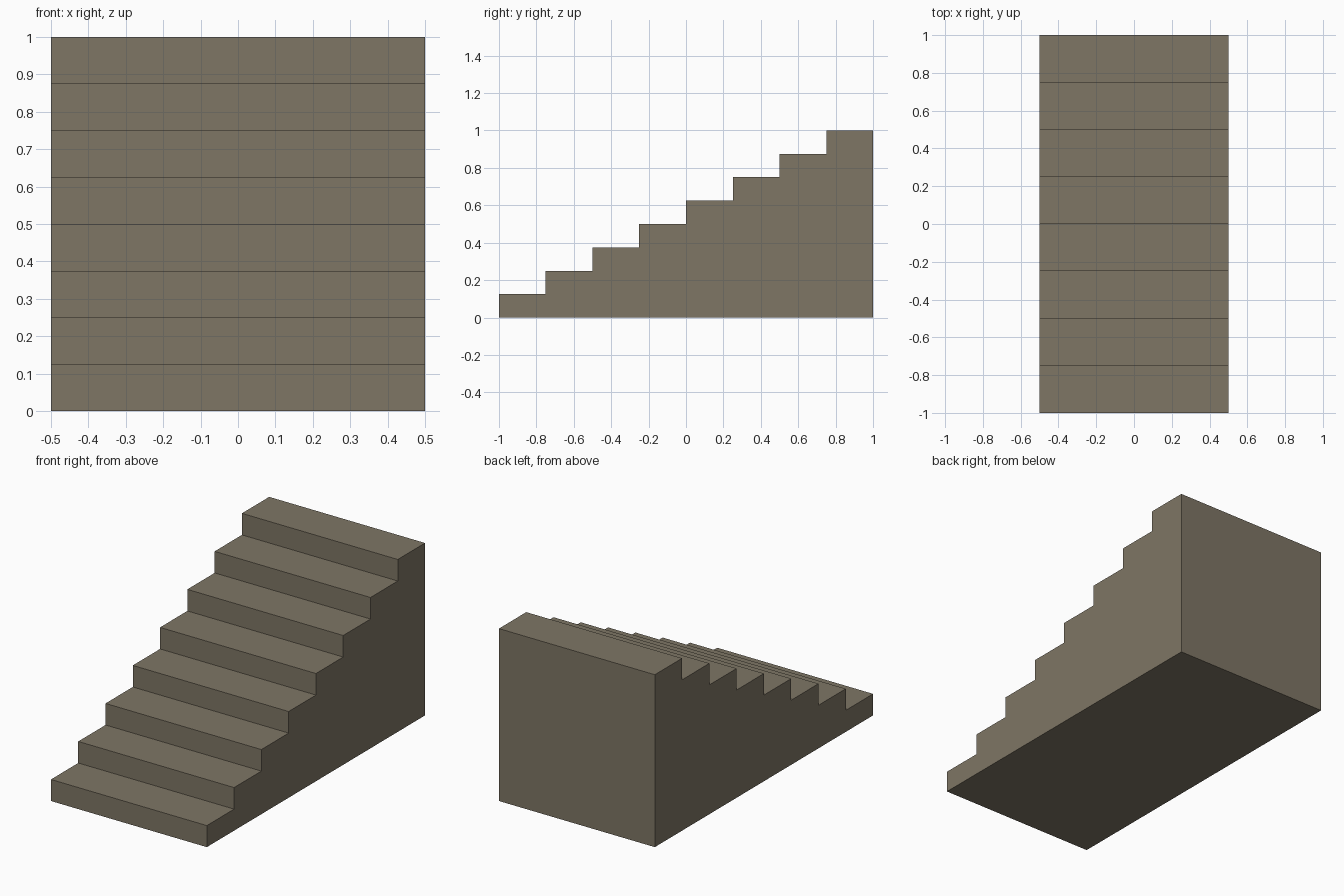
import bpy, bmesh

if "Cube" in bpy.data.objects:
    bpy.data.objects.remove(bpy.data.objects["Cube"])

STEPS = 8
WIDTH, LENGTH, HEIGHT = 1.0, 2.0, 1.0
run, rise = LENGTH / STEPS, HEIGHT / STEPS

# Side profile of the stairs in (y, z)
profile = [(LENGTH / 2, 0), (-LENGTH / 2, 0)]
for i in range(STEPS):
    y = -LENGTH / 2 + i * run
    z = (i + 1) * rise
    profile += [(y, z), (y + run, z)]

# Solid staircase: extrude the profile across its width
bm = bmesh.new()
side = bm.faces.new([bm.verts.new((-WIDTH / 2, y, z)) for y, z in profile])
ext = bmesh.ops.extrude_face_region(bm, geom=[side], use_keep_orig=True)
moved = [g for g in ext["geom"] if isinstance(g, bmesh.types.BMVert)]
bmesh.ops.translate(bm, verts=moved, vec=(WIDTH, 0, 0))
bmesh.ops.recalc_face_normals(bm, faces=bm.faces)

mesh = bpy.data.meshes.new("staircase")
bm.to_mesh(mesh)
bm.free()
stairs = bpy.data.objects.new("staircase", mesh)
bpy.context.collection.objects.link(stairs)

# Warm stone-brown colour
mat = bpy.data.materials.new("stone_brown")
mat.diffuse_color = (0.21, 0.18, 0.13, 1)
mat.use_nodes = True
mat.node_tree.nodes["Principled BSDF"].inputs["Base Color"].default_value = mat.diffuse_color
mesh.materials.append(mat)
